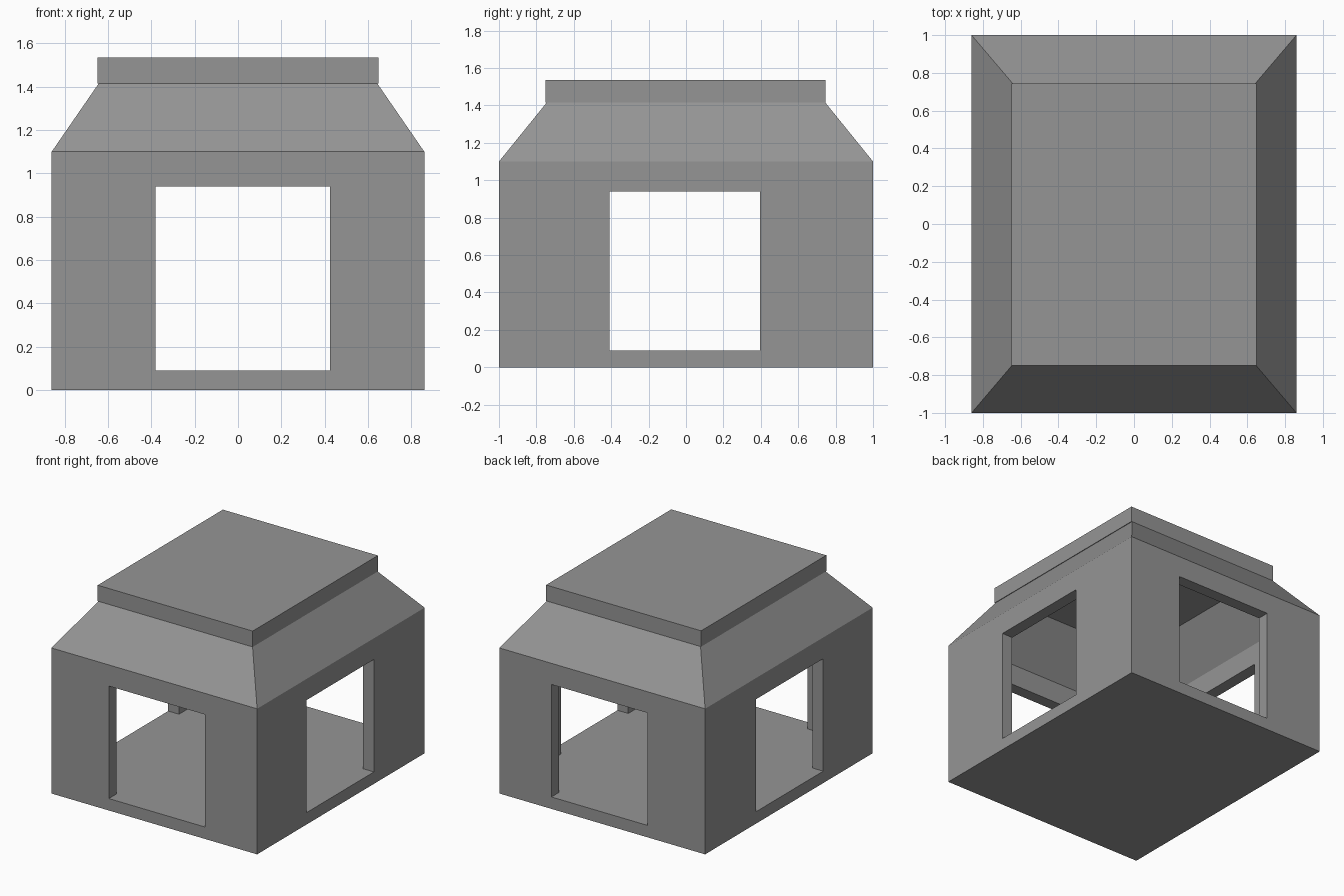
import bpy
import bmesh

if "Cube" in bpy.data.objects:
    bpy.data.objects.remove(bpy.data.objects["Cube"], do_unlink=True)

WALL = 0.09      # thickness of walls, floor and roof
HX, HY = 0.86, 1.0
EAVE, RIDGE, TOP = 1.10, 1.415, 1.535

grey = bpy.data.materials.new("plain grey")
grey.use_nodes = True
colour = (0.3, 0.3, 0.3, 1)
grey.diffuse_color = colour
grey.node_tree.nodes["Principled BSDF"].inputs["Base Color"].default_value = colour


def make_object(name, bm):
    bmesh.ops.recalc_face_normals(bm, faces=bm.faces)
    mesh = bpy.data.meshes.new(name)
    bm.to_mesh(mesh)
    bm.free()
    mesh.materials.append(grey)
    obj = bpy.data.objects.new(name, mesh)
    bpy.context.collection.objects.link(obj)
    return obj


def box(name, x, y, z):
    """Box from (low, high) ranges."""
    bm = bmesh.new()
    bmesh.ops.create_cube(bm, size=1)
    for v in bm.verts:
        v.co = [r[0] if c < 0 else r[1] for c, r in zip(v.co, (x, y, z))]
    return make_object(name, bm)


def rectangular_ring(name, profile):
    """Closed profile of (half x, half y, z) swept round a rectangle."""
    bm = bmesh.new()
    corners = ((-1, -1), (1, -1), (1, 1), (-1, 1))
    loops = [[bm.verts.new((sx * hx, sy * hy, z)) for sx, sy in corners]
             for hx, hy, z in profile]
    for a, b in zip(loops, loops[1:] + loops[:1]):
        for i in range(4):
            j = (i + 1) % 4
            bm.faces.new((a[i], a[j], b[j], b[i]))
    return make_object(name, bm)


def cut(target, cutter):
    mod = target.modifiers.new("cut", "BOOLEAN")
    mod.operation = "DIFFERENCE"
    mod.solver = "EXACT"
    mod.object = cutter
    bpy.context.view_layer.objects.active = target
    bpy.ops.object.modifier_apply(modifier=mod.name)
    bpy.data.objects.remove(cutter, do_unlink=True)


# Walls and floor: hollow box with an opening through each side
walls = box("walls_and_floor", (-HX, HX), (-HY, HY), (0, EAVE))
ix, iy = HX - WALL, HY - WALL
cut(walls, box("room_cutter", (-ix, ix), (-iy, iy), (WALL, 2)))
cut(walls, box("front_back_cutter", (-0.38, 0.425), (-2, 2), (WALL, 0.94)))
cut(walls, box("side_cutter", (-2, 2), (-0.41, 0.395), (WALL, 0.94)))

# Sloping roof skirt, open underneath
tx, ty = 0.643, 0.745
rectangular_ring("roof_skirt", [
    (HX, HY, EAVE), (tx, ty, RIDGE),
    (tx - WALL, ty - WALL, RIDGE), (ix, iy, EAVE)])

# Flat cap on top of the skirt
box("roof_cap", (-0.648, 0.648), (-0.75, 0.745), (RIDGE, TOP))
